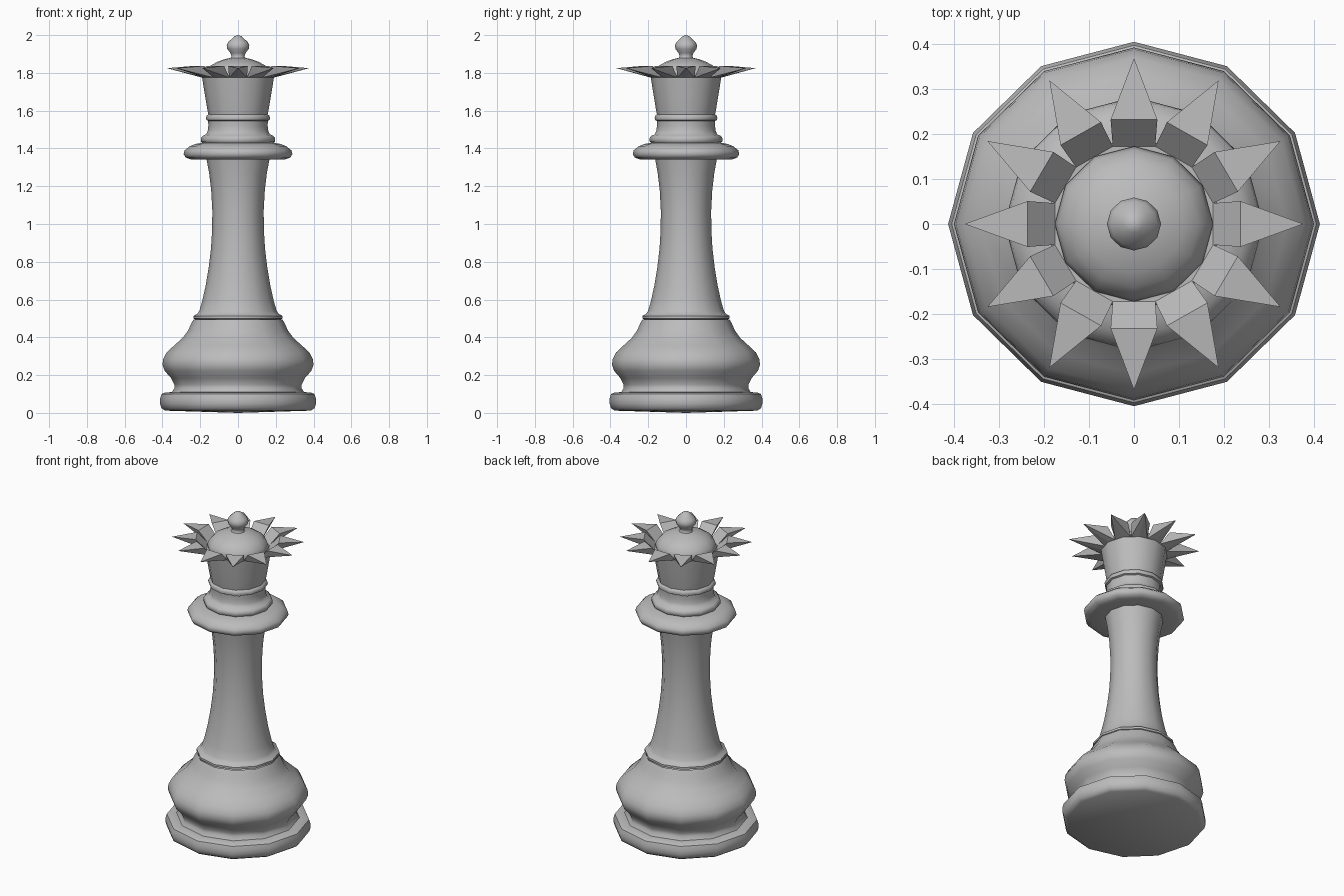
import bpy, bmesh
from math import sin, cos, radians

if "Cube" in bpy.data.objects:
    bpy.data.objects.remove(bpy.data.objects["Cube"], do_unlink=True)

SIDES = 12
SQUASH = 0.98   # depth is slightly less than width

grey = bpy.data.materials.new("plain grey")
grey.use_nodes = True
tone = (0.5, 0.5, 0.5, 1)
grey.diffuse_color = tone
grey.node_tree.nodes["Principled BSDF"].inputs["Base Color"].default_value = tone


def polar(r, deg, z):
    return (r * cos(radians(deg)), SQUASH * r * sin(radians(deg)), z)


def finish(name, bm, smooth):
    bmesh.ops.recalc_face_normals(bm, faces=bm.faces)
    mesh = bpy.data.meshes.new(name)
    bm.to_mesh(mesh)
    bm.free()
    mesh.materials.append(grey)
    obj = bpy.data.objects.new(name, mesh)
    bpy.context.collection.objects.link(obj)
    if smooth:
        bpy.ops.object.select_all(action='DESELECT')
        obj.select_set(True)
        bpy.context.view_layer.objects.active = obj
        bpy.ops.object.shade_smooth_by_angle(angle=radians(50))
    return obj


def turned(name, profile):
    """Revolve (radius, height) points into a twelve-sided part."""
    bm = bmesh.new()
    rings = []
    for r, z in profile:
        if r == 0:
            rings.append([bm.verts.new((0, 0, z))] * SIDES)
        else:
            rings.append([bm.verts.new(polar(r, 360 * i / SIDES, z)) for i in range(SIDES)])
    for low, high in zip(rings, rings[1:]):
        for i in range(SIDES):
            j = (i + 1) % SIDES
            corners = dict.fromkeys((low[i], low[j], high[j], high[i]))
            bm.faces.new(list(corners))
    return finish(name, bm, True)


# Foot and bell-shaped base
turned("base", [
    (0, 0), (.385, .012), (.405, .025), (.413, .05), (.413, .075), (.405, .1),
    (.385, .108), (.35, .11), (.337, .13), (.337, .15), (.355, .185), (.388, .222),
    (.4, .255), (.396, .285), (.378, .32), (.34, .355), (.295, .395), (.265, .435),
    (.247, .475), (.235, .495)])

# Ring and tall waisted stem
turned("stem", [
    (.225, .495), (.236, .5), (.236, .513), (.215, .525), (.205, .54), (.19, .59),
    (.172, .67), (.155, .77), (.143, .87), (.137, .97), (.136, 1.07), (.142, 1.18),
    (.153, 1.27), (.167, 1.345)])

# Wide collar with a stepped ring above it
turned("collar", [
    (.15, 1.342), (.25, 1.342), (.277, 1.352), (.288, 1.37), (.283, 1.39),
    (.255, 1.412), (.225, 1.424), (.19, 1.43), (.197, 1.438), (.197, 1.455),
    (.187, 1.467), (.168, 1.475), (.16, 1.495), (.157, 1.52), (.158, 1.545)])

# Crown body with its neck ring
turned("crown_body", [
    (.155, 1.545), (.167, 1.55), (.17, 1.562), (.165, 1.575), (.157, 1.58),
    (.163, 1.61), (.173, 1.67), (.183, 1.73), (.19, 1.775), (.17, 1.775)])

# Domed cap
turned("dome", [
    (.17, 1.77), (.176, 1.785), (.168, 1.81), (.143, 1.84), (.11, 1.858),
    (.07, 1.873), (.035, 1.88)])

# Finial
turned("finial", [
    (.04, 1.878), (.034, 1.888), (.04, 1.905), (.057, 1.927), (.06, 1.945),
    (.052, 1.963), (.033, 1.98), (.02, 1.993), (0, 2)])

# Crown points, each flaring outwards from the rim
bm = bmesh.new()
for k in range(SIDES):
    a = 360 * k / SIDES
    left, right, mid, s_left, s_right, tip = [
        bm.verts.new(polar(r, a + d, z)) for r, d, z in (
            (.182, -15, 1.775), (.182, 15, 1.775), (.19, 0, 1.775),
            (.242, -12.4, 1.837), (.242, 12.4, 1.837), (.376, 0, 1.825))]
    for face in ((left, right, s_right, s_left), (s_left, s_right, tip),
                 (left, s_left, tip), (right, tip, s_right),
                 (left, tip, mid), (mid, tip, right), (left, mid, right)):
        bm.faces.new(face)
finish("crown_points", bm, False)
